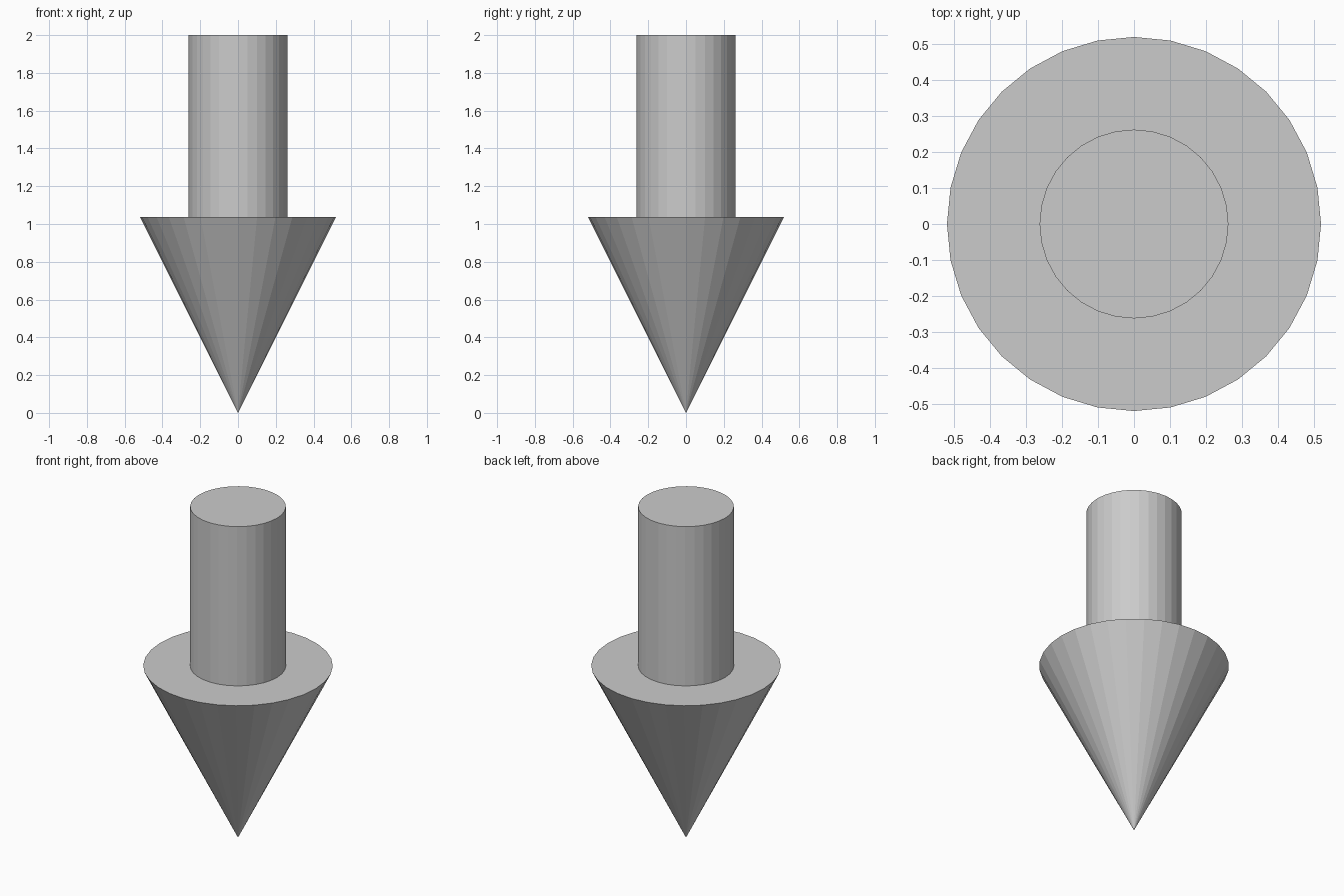
import bpy
from math import pi

if "Cube" in bpy.data.objects:
    bpy.data.objects.remove(bpy.data.objects["Cube"])

SIDES = 32
HEAD_R, HEAD_H = 0.519, 1.038
SHAFT_R, TOP = 0.262, 2.0

# Arrow head: cone with its point down on the ground
bpy.ops.mesh.primitive_cone_add(vertices=SIDES, radius1=0, radius2=HEAD_R,
                                depth=HEAD_H, location=(0, 0, HEAD_H / 2))
bpy.context.object.name = "arrow_head"

# Shaft: cylinder rising from the flat of the head, sunk in slightly
base = HEAD_H - 0.005
bpy.ops.mesh.primitive_cylinder_add(vertices=SIDES, radius=SHAFT_R, depth=TOP - base,
                                    location=(0, 0, (TOP + base) / 2))
bpy.context.object.name = "arrow_shaft"
